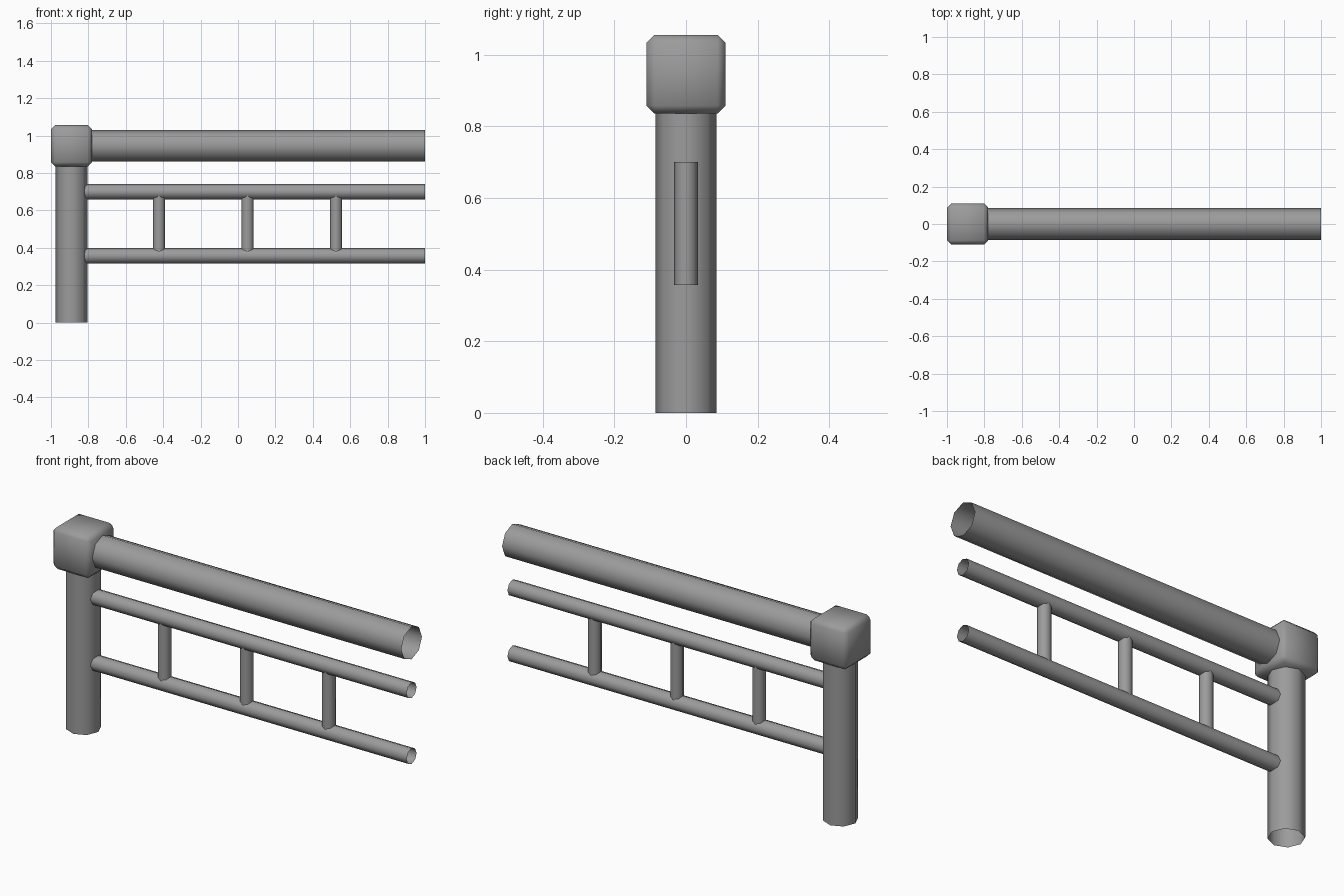
import bpy
from mathutils import Vector

default = bpy.data.objects.get("Cube")
if default:
    bpy.data.objects.remove(default, do_unlink=True)

GREY = (0.33, 0.33, 0.33, 1)
metal = bpy.data.materials.new("grey_metal")
metal.use_nodes = True
metal.diffuse_color = GREY
metal.node_tree.nodes["Principled BSDF"].inputs["Base Color"].default_value = GREY


def finish(name):
    obj = bpy.context.object
    obj.name = name
    obj.data.materials.append(metal)
    bpy.ops.object.shade_smooth()
    return obj


def tube(name, start, end, radius):
    """Open eight-sided tube between two points."""
    start, end = Vector(start), Vector(end)
    axis = end - start
    bpy.ops.mesh.primitive_cylinder_add(
        vertices=8, radius=radius, depth=axis.length, end_fill_type='NOTHING',
        location=(start + end) / 2,
        rotation=(0, 1.570796 if abs(axis.x) > abs(axis.z) else 0, 0))
    return finish(name)


POST_X, END_X = -0.89, 1.0
TOP_Z, UPPER_Z, LOWER_Z = 0.946, 0.70, 0.357

# Corner post and handrail
tube("post", (POST_X, 0, 0), (POST_X, 0, TOP_Z), 0.085)
tube("handrail", (POST_X, 0, TOP_Z), (END_X, 0, TOP_Z), 0.085)

# Rounded corner block joining post and handrail
bpy.ops.mesh.primitive_cube_add(size=0.22, location=(POST_X, 0, TOP_Z))
block = finish("corner_block")
bevel = block.modifiers.new("rounded_edges", 'BEVEL')
bevel.width = 0.022
bevel.segments = 1

# Thin horizontal rails
for name, z in (("upper_rail", UPPER_Z), ("lower_rail", LOWER_Z)):
    tube(name, (POST_X, 0, z), (END_X, 0, z), 0.041)

# Evenly spaced balusters
for i in range(3):
    x = -0.422 + i * 0.473
    tube(f"baluster_{i + 1}", (x, 0, LOWER_Z), (x, 0, UPPER_Z), 0.033)
